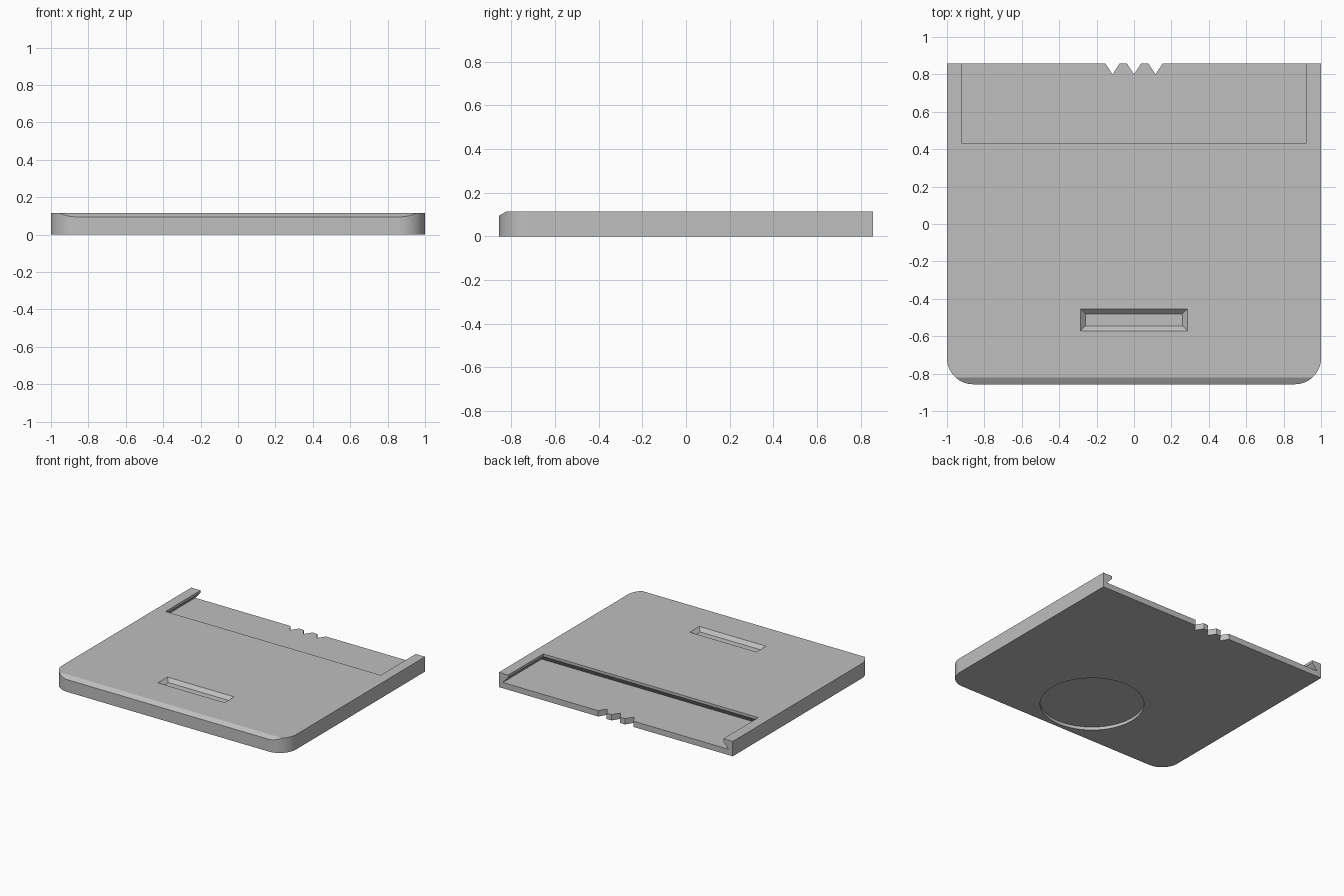
import bpy, bmesh, math

cube = bpy.data.objects.get("Cube")
if cube:
    bpy.data.objects.remove(cube, do_unlink=True)

HX, HY, H = 1.0, 0.857, 0.115      # half width, half depth, height
R = 0.14                           # front corner radius

grey = bpy.data.materials.new("plain grey")
grey.use_nodes = True
colour = (0.52, 0.52, 0.52, 1)
grey.diffuse_color = colour
grey.node_tree.nodes["Principled BSDF"].inputs["Base Color"].default_value = colour


def loft(name, rings):
    """Solid through a stack of rings that share one point count."""
    bm = bmesh.new()
    loops = [[bm.verts.new(p) for p in ring] for ring in rings]
    n = len(loops[0])
    for a, b in zip(loops, loops[1:]):
        for i in range(n):
            j = (i + 1) % n
            bm.faces.new((a[i], a[j], b[j], b[i]))
    bm.faces.new(loops[0][::-1])
    bm.faces.new(loops[-1])
    bmesh.ops.recalc_face_normals(bm, faces=bm.faces)
    mesh = bpy.data.meshes.new(name)
    bm.to_mesh(mesh)
    bm.free()
    mesh.materials.append(grey)
    obj = bpy.data.objects.new(name, mesh)
    bpy.context.collection.objects.link(obj)
    return obj


def rect(hx, y0, y1, z):
    return [(-hx, y0, z), (hx, y0, z), (hx, y1, z), (-hx, y1, z)]


def prism(name, outline, z0, z1):
    return loft(name, [[(x, y, z) for x, y in outline] for z in (z0, z1)])


def arc(cx, cy, r, start, end, steps):
    angles = [math.radians(start + (end - start) * i / steps) for i in range(steps + 1)]
    return [(cx + r * math.cos(a), cy + r * math.sin(a)) for a in angles]


# Slab with rounded front corners
outline = [(HX, HY), (-HX, HY)]
outline += arc(-HX + R, -HY + R, R, 180, 270, 16)
outline += arc(HX - R, -HY + R, R, 270, 360, 16)
slab = prism("cover_plate", outline, 0, H)

cutters = []

# Sliding recess at the back, undercut on three sides
cutters.append(loft("recess_cutter", [
    rect(0.966, 0.384, 1.0, 0.045),
    rect(0.92, 0.43, 1.0, 0.095),
    rect(0.92, 0.43, 1.0, 0.15)]))

# Finger slot with sloping walls
cutters.append(loft("slot_cutter", [
    rect(0.26, -0.545, -0.48, H - 0.026),
    rect(0.286, -0.571, -0.454, H),
    rect(0.286, -0.571, -0.454, H + 0.03)]))

# Flat chamfer along the front top edge
chamfer = [(-HY - 0.07, 0.055), (-HY + 0.105, 0.155), (-HY - 0.07, 0.155)]
cutters.append(loft("chamfer_cutter", [[(x, y, z) for y, z in chamfer] for x in (-1.1, 1.1)]))

# Grip notches in the back edge
for x in (-0.115, 0, 0.115):
    tri = [(x, 0.80), (x + 0.074, 0.914), (x - 0.074, 0.914)]
    cutters.append(prism("notch_cutter", tri, -0.05, 0.2))

# Shallow round recess underneath
cutters.append(prism("disc_cutter", arc(0, -0.46, 0.366, 0, 354.375, 63), -0.05, 0.024))

# Cut everything, then drop the cutters
for cutter in cutters:
    cutter.hide_render = True
    mod = slab.modifiers.new(cutter.name, 'BOOLEAN')
    mod.operation = 'DIFFERENCE'
    mod.solver = 'EXACT'
    mod.object = cutter
bpy.context.view_layer.update()
graph = bpy.context.evaluated_depsgraph_get()
result = bpy.data.meshes.new_from_object(slab.evaluated_get(graph))
slab.modifiers.clear()
slab.data = result
for cutter in cutters:
    bpy.data.objects.remove(cutter, do_unlink=True)

bpy.ops.object.select_all(action='DESELECT')
slab.select_set(True)
bpy.context.view_layer.objects.active = slab
bpy.ops.object.shade_smooth_by_angle(angle=math.radians(20))
